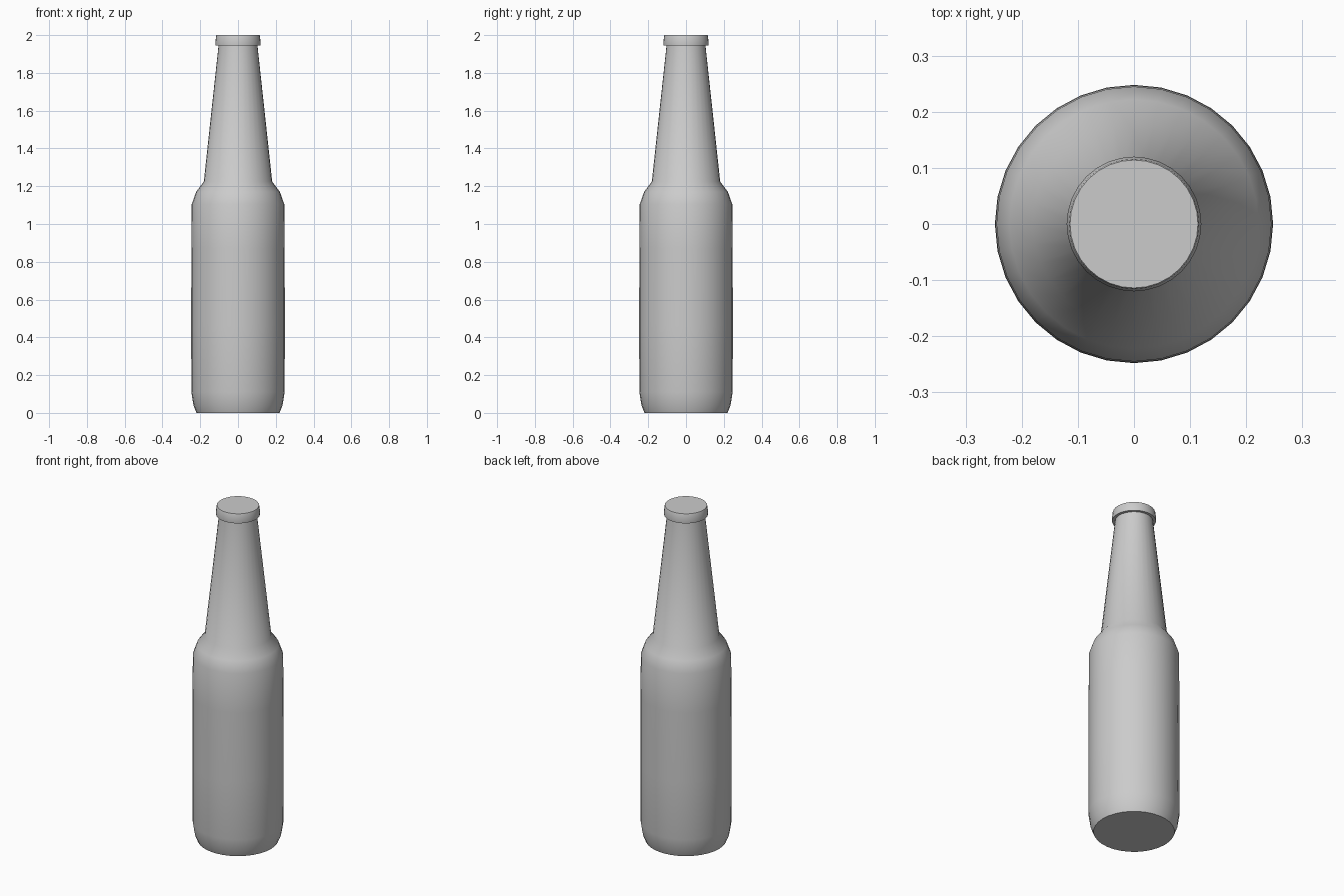
import bpy, bmesh
from math import sin, cos, tau, radians

if "Cube" in bpy.data.objects:
    bpy.data.objects.remove(bpy.data.objects["Cube"])

SIDES = 32


def lathe(name, profile):
    """Revolve (radius, height) points around z and close both ends."""
    bm = bmesh.new()
    rings = [[bm.verts.new((r * cos(tau * i / SIDES), r * sin(tau * i / SIDES), z))
              for i in range(SIDES)] for r, z in profile]
    for low, high in zip(rings, rings[1:]):
        for i in range(SIDES):
            j = (i + 1) % SIDES
            bm.faces.new((low[i], low[j], high[j], high[i]))
    bm.faces.new(rings[0][::-1])
    bm.faces.new(rings[-1])
    mesh = bpy.data.meshes.new(name)
    bm.to_mesh(mesh)
    bm.free()
    obj = bpy.data.objects.new(name, mesh)
    bpy.context.collection.objects.link(obj)
    bpy.ops.object.select_all(action='DESELECT')
    obj.select_set(True)
    bpy.context.view_layer.objects.active = obj
    bpy.ops.object.shade_smooth_by_angle(angle=radians(40))
    return obj


# Whole bottle: rounded base, body, shoulder, tapered neck, rim and flat top
lathe("bottle", [
    (0.220, 0.0), (0.236, 0.04), (0.247, 0.11),
    (0.248, 0.46), (0.247, 0.87), (0.245, 1.105),
    (0.222, 1.17), (0.181, 1.225),
    (0.103, 1.945),
    (0.119, 1.945), (0.120, 1.96), (0.116, 1.995), (0.114, 2.0),
])
